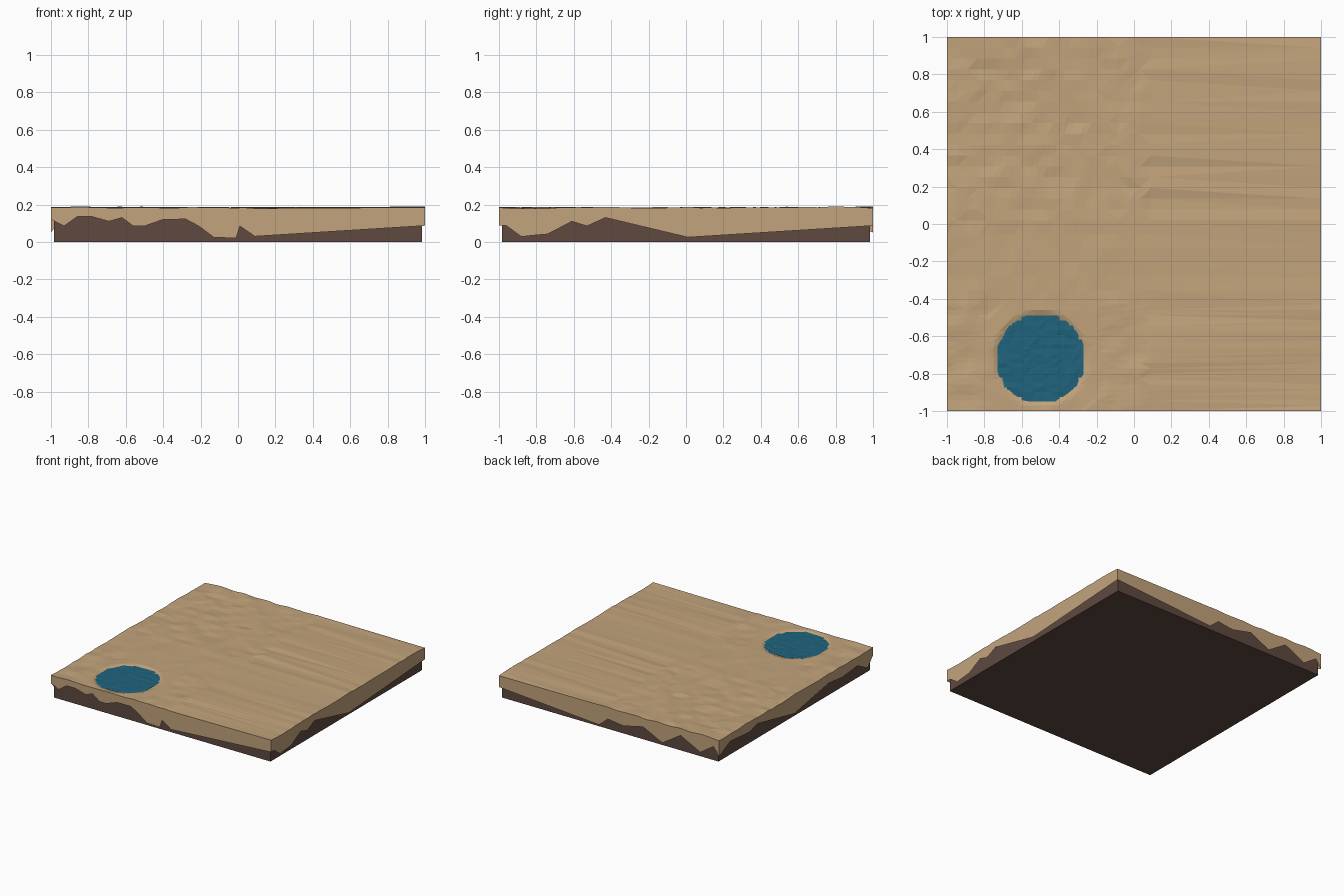
import bpy, bmesh, math, random
from mathutils import Vector, noise

if "Cube" in bpy.data.objects:
    bpy.data.objects.remove(bpy.data.objects["Cube"])

random.seed(4)
POND = Vector((-0.5, -0.72))


def material(name, rgb):
    m = bpy.data.materials.new(name)
    m.diffuse_color = (*rgb, 1)
    m.use_nodes = True
    m.node_tree.nodes["Principled BSDF"].inputs["Base Color"].default_value = m.diffuse_color
    return m


def finish(bm, name, mat):
    mesh = bpy.data.meshes.new(name)
    bm.to_mesh(mesh)
    bm.free()
    mesh.materials.append(mat)
    ob = bpy.data.objects.new(name, mesh)
    bpy.context.collection.objects.link(ob)
    return ob


def span(a, b, n):
    return [a + (b - a) * i / n for i in range(n)]


def grid_faces(bm, rows):
    for j in range(len(rows) - 1):
        for i in range(len(rows[0]) - 1):
            q = (rows[j][i], rows[j][i + 1], rows[j + 1][i + 1], rows[j + 1][i])
            if all(q):
                bm.faces.new(q)


sand = material("sand", (0.54, 0.37, 0.20))
earth = material("earth", (0.113, 0.066, 0.051))
water = material("water", (0.014, 0.126, 0.205))


# Sand surface height: ripples, quiet near the pond, with a shallow hollow
def sand_height(x, y):
    r = (Vector((x, y)) - POND).length
    calm = 0.35 if r < 0.36 else 1.0
    if -0.43 < y < 0.02:
        calm *= 0.4
    z = 0.183 + calm * 0.009 * noise.noise(Vector((x * 9, y * 11, 2.5)))
    z -= 0.03 * max(0, min(1, (0.26 - r) / 0.08))
    return min(z, 0.19)


# Fine columns on the left and long strips on the right
xs = span(-1, -0.78, 4) + span(-0.78, -0.2, 20) + span(-0.2, 0.09, 5) + [0.09, 1.0]
ys = span(-1, -0.43, 20) + span(-0.43, 0.02, 6) + span(0.02, 1, 17) + [1.0]
bm = bmesh.new()
rows = [[bm.verts.new((x, y, sand_height(x, y))) for x in xs] for y in ys]
grid_faces(bm, rows)
bmesh.ops.triangulate(bm, faces=bm.faces[:])

# Sand skirt: jagged lower edge on each side, as (position, height)
front = [(-1, .12), (-.93, .085), (-.86, .135), (-.78, .135), (-.69, .11), (-.62, .13),
         (-.56, .085), (-.5, .085), (-.4, .12), (-.28, .122), (-.21, .085), (-.13, .025),
         (-.01, .02), (.01, .085), (.09, .03), (1, .087)]
right = [(-1, .087), (-.96, .087), (-.88, .028), (-.82, .035), (-.74, .042), (-.61, .11),
         (-.53, .085), (-.43, .13), (.01, .025), (1, .087)]
back = [(-1, .05), (-.95, .12), (-.83, .04), (-.65, .13), (-.485, .025), (-.31, .11),
        (-.13, .07), (.01, .088), (.09, .02), (1, .087)]
left = [(-1, .12), (-.93, .04), (-.8, .11), (-.6, .09), (-.43, .11), (.02, .03),
        (.5, .13), (.6, .1), (.85, .12), (1, .05)]


def skirt(top, profile, place, flip):
    low = [bm.verts.new(place(t, z)) for t, z in profile]
    loop = low + top[::-1]
    bm.faces.new(loop[::-1] if flip else loop)


skirt(rows[0], front, lambda t, z: (t, -1, z), False)
skirt(rows[-1], back, lambda t, z: (t, 1, z), True)
skirt([r[-1] for r in rows], right, lambda t, z: (1, t, z), False)
skirt([r[0] for r in rows], left, lambda t, z: (-1, t, z), True)
finish(bm, "sand_layer", sand)

# Earth block, slightly inset under the sand
bm = bmesh.new()
bmesh.ops.create_cube(bm, size=1)
for v in bm.verts:
    v.co = Vector((v.co.x * 1.97, v.co.y * 1.97, (v.co.z + 0.5) * 0.14))
finish(bm, "earth_base", earth)

# Choppy pond water lying in the hollow
bm = bmesh.new()
n = 20
rows = []
for j in range(n + 1):
    row = []
    for i in range(n + 1):
        p = Vector((-0.255 + 0.51 * i / n, -0.255 + 0.51 * j / n))
        inside = p.length < 0.255
        z = 0.176 + 0.004 * noise.noise(Vector((p.x * 22, p.y * 30, 7)))
        z += random.uniform(-0.001, 0.001)
        row.append(bm.verts.new((p.x + POND.x, p.y + POND.y, z)) if inside else None)
    rows.append(row)
grid_faces(bm, rows)
bmesh.ops.triangulate(bm, faces=bm.faces[:])
finish(bm, "pond_water", water)
